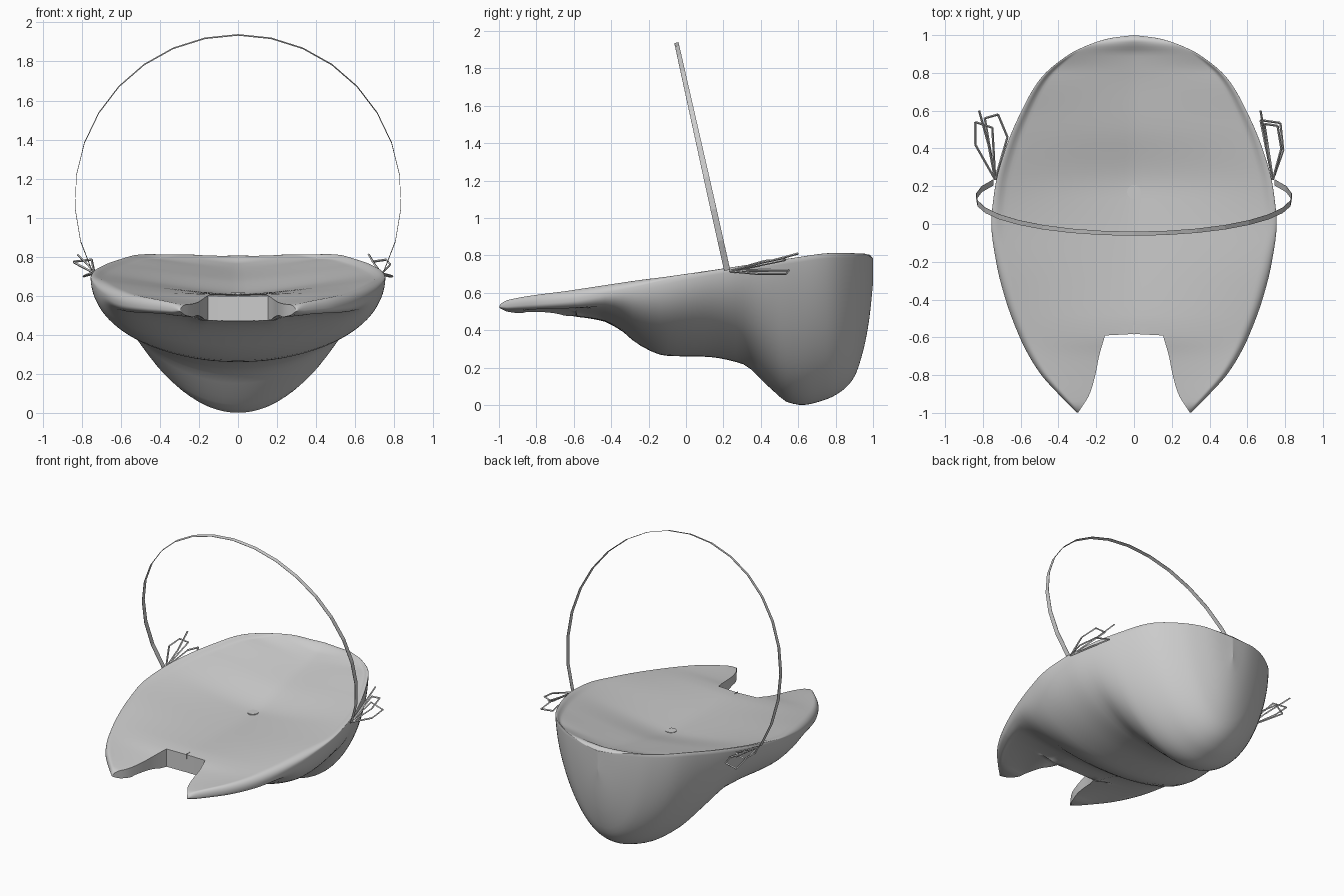
import bpy, bmesh, math
from mathutils import Vector

if "Cube" in bpy.data.objects:
    bpy.data.objects.remove(bpy.data.objects["Cube"])


def curve_fn(pts):
    """Smooth interpolation through (y, value) pairs with limited slopes."""
    d = [(b[1] - a[1]) / (b[0] - a[0]) for a, b in zip(pts, pts[1:])]
    m = [d[0]] + [0 if p * q <= 0 else 2 * p * q / (p + q) for p, q in zip(d, d[1:])] + [d[-1]]

    def f(y):
        i = 0
        while i < len(pts) - 2 and y > pts[i + 1][0]:
            i += 1
        (y0, v0), (y1, v1) = pts[i], pts[i + 1]
        h = y1 - y0
        t = min(max((y - y0) / h, 0), 1)
        return ((2*t**3 - 3*t*t + 1) * v0 + (t**3 - 2*t*t + t) * h * m[i]
                + (3*t*t - 2*t**3) * v1 + (t**3 - t*t) * h * m[i + 1])
    return f


def finish(name, bm, smooth=None):
    bmesh.ops.recalc_face_normals(bm, faces=bm.faces)
    me = bpy.data.meshes.new(name)
    bm.to_mesh(me)
    bm.free()
    ob = bpy.data.objects.new(name, me)
    bpy.context.collection.objects.link(ob)
    bpy.context.view_layer.objects.active = ob
    ob.select_set(True)
    if smooth:
        bpy.ops.object.shade_smooth_by_angle(angle=math.radians(smooth))
    ob.select_set(False)
    return ob


# Mask guides along y: outer half width, rim, rounded edge drop, dish middle, rim lip, underside, roundness
width = curve_fn([(-1, .30), (-.9, .40), (-.8, .49), (-.7, .555), (-.6, .605), (-.4, .68),
                  (-.2, .73), (0, .755), (.2, .735), (.4, .68), (.6, .595), (.77, .495),
                  (.9, .34), (.96, .21), (.985, .12), (1, 0)])
rim = curve_fn([(-1, .53), (-.985, .545), (-.95, .562), (-.6, .615), (0, .705), (.25, .74),
                (.55, .785), (.8, .815), (.95, .81), (1, .785)])
drop = curve_fn([(-1, .008), (-.95, .03), (-.6, .045), (-.3, .035), (0, .012), (.3, .004), (1, .003)])
dish = curve_fn([(-1, .525), (-.9, .54), (-.7, .572), (-.6, .595), (-.5, .605), (.17, .61),
                 (.5, .682), (.9, .768), (.955, .80), (.975, .806), (1, .785)])
lip = curve_fn([(-1, 0), (-.3, 0), (.2, .02), (.8, .025), (.95, 0), (1, 0)])
under = curve_fn([(-1, .515), (-.985, .50), (-.95, .488), (-.6, .472), (-.45, .45), (-.35, .40), (-.25, .32),
                  (-.1, .262), (.1, .258), (.3, .22), (.45, .09), (.55, .012), (.62, 0),
                  (.75, .03), (.84, .08), (.9, .15), (.95, .30), (.98, .46), (1, .65)])
power = curve_fn([(-1, .3), (-.6, .32), (-.4, .42), (-.1, .49), (.3, .55), (.6, .6), (.9, .6), (1, .55)])
inner = curve_fn([(-1, .297), (-.9, .235), (-.8, .205), (-.7, .185), (-.58, .15)])


def top_z(y, u):
    r, mid, edge = rim(y), dish(y), rim(y) - lip(y)
    if u < .93:
        return mid + (edge - mid) * (u / .93) ** 1.3
    t = min((u - .93) / .07, 1)
    return edge + (r - edge) * math.sin(t * math.pi / 2) - drop(y) * (1 - math.sqrt(1 - t * t))


def bottom_z(y, u):
    edge = rim(y) - drop(y)
    z = edge - (edge - under(y)) * max(0, 1 - u * u) ** power(y)
    # shallow hollow beneath each cheek lobe
    if -.88 < y < -.38 and .3 < u < .92:
        z += .03 * (math.sin((y + .88) / .5 * math.pi) * math.sin((u - .3) / .62 * math.pi)) ** .6
    return z


# Mask shell: closed half sections lofted front to back, cheek lobes split by the nose notch
COLS = 26
lobe_ys = [-.998 + .408 * (i / 18) ** 1.3 for i in range(19)]
body_ys = [-.582 + 1.582 * math.sin(i / 50 * math.pi / 2) for i in range(51)]
bm = bmesh.new()
rows = []
for y, lobe in [(y, True) for y in lobe_ys] + [(y, False) for y in body_ys]:
    x0, w = (inner(y) if lobe else 0), width(y)
    top, bot = [], []
    for j in range(COLS + 1):
        s = math.sin(j / COLS * math.pi / 2)
        x = x0 + (w - x0) * s
        u = x / w if w > 1e-6 else s
        top.append(bm.verts.new((x, y, top_z(y, u))))
        if j < COLS:
            bot.append(bm.verts.new((x, y, bottom_z(y, u))))
    rows.append((top + bot[::-1], lobe))
for (a, la), (b, lb) in zip(rows, rows[1:]):
    n = len(a)
    for i in range(n if la else n - 1):
        k = (i + 1) % n
        bm.faces.new((a[i], a[k], b[k], b[i]))
bm.faces.new(rows[0][0])
bmesh.ops.remove_doubles(bm, verts=bm.verts, dist=.0005)
mask = finish("mask_shell", bm, 60)
mirror = mask.modifiers.new("mirror", 'MIRROR')
mirror.use_clip = True

# Head strap: thin flat band on a leaning circle
bm = bmesh.new()
prev = None
for i in range(21):
    a = math.radians(-27 + 234 * i / 20)
    x, z = .836 * math.cos(a), 1.1 + .836 * math.sin(a)
    y = .22 - (z - .72) * .223
    hw = .016 - .005 * max(0, math.sin(a))
    ring = [bm.verts.new((x + o * math.cos(a), y + s * hw, z + o * math.sin(a) + s * .003))
            for o, s in ((-.001, -1), (.001, -1), (.001, 1), (-.001, 1))]
    if prev:
        for k in range(4):
            bm.faces.new((prev[k], prev[(k + 1) % 4], ring[(k + 1) % 4], ring[k]))
    prev = ring
finish("head_strap", bm)


def cord(name, pts):
    """Thin four-sided cord through the points."""
    bm = bmesh.new()
    for p, q in zip(pts, pts[1:]):
        p, q = Vector(p), Vector(q)
        mat = (q - p).to_track_quat('Z', 'Y').to_matrix().to_4x4()
        mat.translation = (p + q) / 2
        bmesh.ops.create_cone(bm, cap_ends=True, segments=4, radius1=.006, radius2=.006,
                              depth=(q - p).length, matrix=mat)
    finish(name, bm)


# Tied bows at both strap ends
R, L = (.735, .235, .715), (-.735, .235, .715)
cord("right_bow_lower", [R, (.79, .39, .70), (.775, .535, .70), (.67, .55, .72), (.70, .40, .72), R])
cord("right_bow_upper", [R, (.78, .40, .76), (.76, .52, .785), (.69, .53, .775), R])
cord("right_bow_tail", [R, (.70, .42, .76), (.67, .60, .81)])
cord("left_bow_lower", [L, (-.79, .56, .70), (-.72, .58, .73), (-.67, .46, .71), L])
cord("left_bow_upper", [L, (-.84, .42, .77), (-.84, .54, .775), (-.75, .51, .785), L])
cord("left_bow_tail", [L, (-.77, .42, .76), (-.82, .60, .81)])

# Small cap at the dish centre
bm = bmesh.new()
bmesh.ops.create_cone(bm, cap_ends=True, segments=12, radius1=.037, radius2=.037, depth=.008)
for v in bm.verts:
    v.co += Vector((0, .17, .612))
finish("dish_cap", bm)

# Nose slit ridge
bm = bmesh.new()
bmesh.ops.create_cube(bm, size=1)
for v in bm.verts:
    v.co = Vector((v.co.x * .004, v.co.y * .075 - .548, v.co.z * .036 + .585))
finish("nose_ridge", bm)
